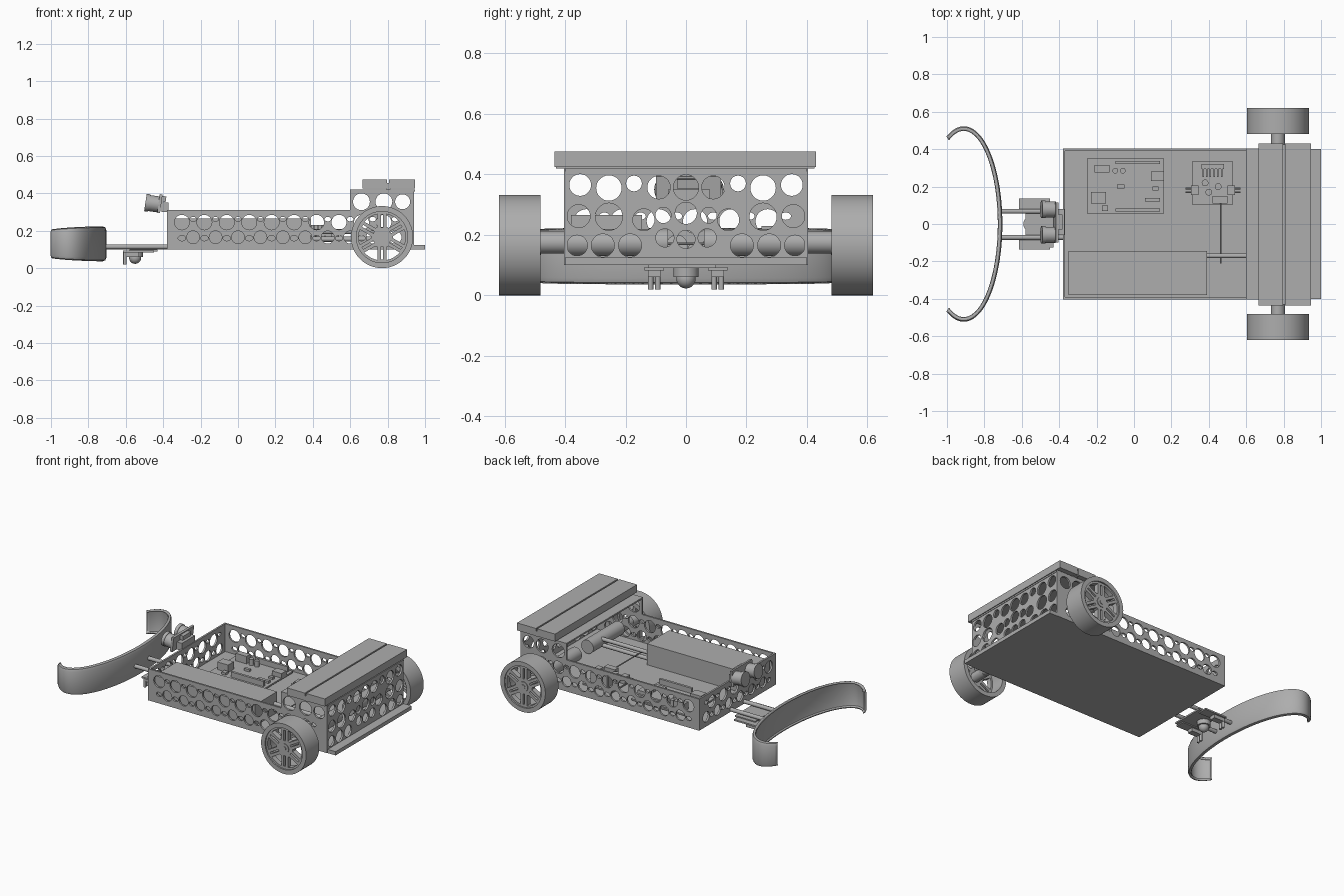
import bpy, bmesh
from math import sin, cos, pi, radians
from mathutils import Matrix, Vector

cube = bpy.data.objects.get("Cube")
if cube:
    bpy.data.objects.remove(cube)

grey = bpy.data.materials.new("plain grey")
grey.use_nodes = True
grey.diffuse_color = (0.42, 0.42, 0.42, 1)
grey.node_tree.nodes["Principled BSDF"].inputs["Base Color"].default_value = grey.diffuse_color
parts = []


def add(name, bm):
    mesh = bpy.data.meshes.new(name)
    bmesh.ops.recalc_face_normals(bm, faces=bm.faces)
    bm.to_mesh(mesh)
    bm.free()
    mesh.materials.append(grey)
    ob = bpy.data.objects.new(name, mesh)
    bpy.context.collection.objects.link(ob)
    parts.append(ob)
    return ob


def box(name, x, y, z, tilt=0):
    """Box from (low, high) pairs, optionally tilted about its own y axis."""
    bm = bmesh.new()
    size = [b - a for a, b in (x, y, z)]
    mid = [(a + b) / 2 for a, b in (x, y, z)]
    m = Matrix.Translation(mid) @ Matrix.Rotation(tilt, 4, 'Y') @ Matrix.Diagonal((*size, 1))
    bmesh.ops.create_cube(bm, size=1, matrix=m)
    return add(name, bm)


def rod(name, a, b, r, sides=32):
    """Cylinder between two points."""
    a, b = Vector(a), Vector(b)
    turn = (b - a).to_track_quat('Z', 'Y').to_matrix().to_4x4()
    bm = bmesh.new()
    bmesh.ops.create_cone(bm, cap_ends=True, segments=sides, radius1=r, radius2=r,
                          depth=(b - a).length, matrix=Matrix.Translation((a + b) / 2) @ turn)
    return add(name, bm)


def oval(u, v, r, rv=None, n=28):
    rv = rv or r
    return [(u + r * cos(2 * pi * i / n), v + rv * sin(2 * pi * i / n)) for i in range(n)]


def panel(name, outlines, thick, matrix):
    """Flat sheet: first outline is the border, the others are openings."""
    curve = bpy.data.curves.new(name, 'CURVE')
    curve.dimensions, curve.fill_mode, curve.extrude = '2D', 'BOTH', thick / 2
    for pts in outlines:
        s = curve.splines.new('POLY')
        s.points.add(len(pts) - 1)
        for p, (u, v) in zip(s.points, pts):
            p.co = (u, v, 0, 1)
        s.use_cyclic_u = True
    tmp = bpy.data.objects.new(name + "_helper", curve)
    bpy.context.collection.objects.link(tmp)
    deps = bpy.context.evaluated_depsgraph_get()
    mesh = bpy.data.meshes.new_from_object(tmp.evaluated_get(deps))
    bpy.data.objects.remove(tmp)
    bm = bmesh.new()
    bm.from_mesh(mesh)
    bpy.data.meshes.remove(mesh)
    bmesh.ops.remove_doubles(bm, verts=bm.verts, dist=0.0001)
    bm.transform(matrix)
    return add(name, bm)


def facing_y(x, y, z):
    return Matrix.Translation((x, y, z)) @ Matrix.Rotation(pi / 2, 4, 'X')


def facing_x(x):
    return Matrix(((0, 0, 1, x), (1, 0, 0, 0), (0, 1, 0, 0), (0, 0, 0, 1)))


def hole_rows(start, n):
    """Two staggered rows of round openings with small ovals between."""
    out = []
    for i in range(n):
        u, w = start + 0.12 * i, start + 0.06 + 0.12 * i
        out += [oval(u, 0.245, 0.04), oval(w, 0.165, 0.034),
                oval(w, 0.262, 0.017, 0.012), oval(u, 0.16, 0.02, 0.014)]
    return out


# Chassis floor, cover and perforated walls
box("floor", (-0.38, 1), (-0.4, 0.4), (0.1, 0.125))
box("rear_cover", (0.6, 0.945), (-0.4, 0.4), (0.41, 0.42))
side = [(-0.38, 0.1), (0.94, 0.1), (0.94, 0.42), (0.6, 0.42), (0.6, 0.31), (-0.38, 0.31)]
tall = [oval(0.66, 0.355, 0.045), oval(0.78, 0.355, 0.045), oval(0.88, 0.355, 0.04)]
for name, y in (("right_wall", -0.397), ("left_wall", 0.397)):
    panel(name, [side] + hole_rows(-0.3, 10) + tall, 0.012, facing_y(0, y, 0))
low = [(-0.4, 0.1), (0.4, 0.1), (0.4, 0.31), (-0.4, 0.31)]
panel("nose_wall", [low] + hole_rows(-0.33, 6), 0.012, facing_x(-0.374))
high = [(-0.4, 0.1), (0.4, 0.1), (0.4, 0.42), (-0.4, 0.42)]
half = [(0, .357, .042), (.09, .357, .038), (.172, .37, .026), (.255, .355, .042),
        (.35, .365, .036), (0, .272, .036), (.075, .265, .026), (.14, .25, .036),
        (.255, .26, .045), (.355, .262, .038), (.185, .165, .038), (.275, .165, .038),
        (.36, .165, .034), (.07, .19, .03), (0, .185, .03)]
holes = [oval(s * u, v, r) for u, v, r in half for s in (1, -1) if u or s > 0]
panel("tail_wall", [high] + holes, 0.012, facing_x(0.936))

# Two planks on the raised rear
for name, x in (("front_plank", (0.665, 0.797)), ("rear_plank", (0.807, 0.945))):
    box(name, x, (-0.435, 0.43), (0.425, 0.475))
box("plank_joint", (0.79, 0.815), (-0.43, 0.425), (0.42, 0.455))

# Wheels, motors and axles
wheel_x, wheel_z, wheel_r = 0.77, 0.166, 0.166


def polar(r, a):
    return (r * cos(a), r * sin(a))


spokes = [oval(0, 0, 0.138, n=64)]
for i in range(6):
    a = pi / 2 + i * pi / 3
    c, d = a + pi / 6, polar(1, a)
    outer = [polar(0.125, c + radians(19) * k / 4) for k in range(-4, 5)]
    inner = [polar(0.06, c + radians(6) * k) for k in (1, -1)]
    spokes.append(outer + inner)
    spokes.append([(r * d[0] - w * d[1], r * d[1] + w * d[0])
                   for r, w in ((0.05, -0.006), (0.12, -0.006), (0.12, 0.006), (0.05, 0.006))])
for s, name in ((-1, "right"), (1, "left")):
    at = facing_y(wheel_x, s * 0.55, wheel_z)
    ring = [oval(0, 0, wheel_r, n=64), oval(0, 0, 0.137, n=64)]
    panel(name + "_tyre", ring, 0.138, at)
    panel(name + "_spokes", spokes, 0.035, facing_y(wheel_x, s * 0.592, wheel_z))
    rod(name + "_hub", (wheel_x, s * 0.48, wheel_z), (wheel_x, s * 0.614, wheel_z), 0.032)
    rod(name + "_hub_cap", (wheel_x, s * 0.612, wheel_z), (wheel_x, s * 0.618, wheel_z), 0.014)
    rod(name + "_motor", (wheel_x, s * 0.06, 0.175), (wheel_x, s * 0.39, 0.175), 0.045)
    rod(name + "_axle", (wheel_x, s * 0.38, 0.175), (wheel_x, s * 0.5, 0.175), 0.037)

# Battery and cables
box("battery", (-0.35, 0.39), (-0.38, -0.145), (0.125, 0.265))
for z in (0.155, 0.195):
    rod("battery_cable", (0.38, -0.17, z), (0.74, -0.17, z), 0.013, 12)
rod("thin_cable", (0.465, 0.11, 0.17), (0.465, -0.21, 0.17), 0.004, 8)

# Control board
box("control_board", (-0.25, 0.16), (0.055, 0.35), (0.14, 0.15))
for y in (0.075, 0.33):
    box("pin_header", (-0.1, 0.14), (y - 0.008, y + 0.008), (0.15, 0.185))
for name, x, y, top in (("data_socket", (-0.21, -0.13), (0.275, 0.315), 0.2),
                        ("power_jack", (-0.23, -0.15), (0.11, 0.17), 0.2),
                        ("header_block", (0.09, 0.16), (0.23, 0.28), 0.18),
                        ("main_chip", (0.06, 0.14), (0.12, 0.14), 0.165),
                        ("small_chip", (-0.17, -0.14), (0.07, 0.1), 0.165),
                        ("regulator", (-0.09, -0.05), (0.19, 0.21), 0.165),
                        ("crystal", (0.1, 0.13), (0.18, 0.2), 0.165)):
    box(name, x, y, (0.15, top))
for x in (-0.1, -0.06):
    rod("capacitor", (x, 0.285, 0.15), (x, 0.285, 0.19), 0.015, 16)

# Motor driver board
box("driver_board", (0.31, 0.53), (0.105, 0.335), (0.14, 0.15))
box("heat_sink", (0.36, 0.48), (0.295, 0.32), (0.15, 0.23))
for i in range(6):
    x = 0.365 + i * 0.02
    box("sink_fin", (x, x + 0.008), (0.25, 0.297), (0.15, 0.23))
for x, y in (((0.305, 0.345), (0.155, 0.205)), ((0.5, 0.54), (0.155, 0.205)),
             ((0.42, 0.5), (0.11, 0.15))):
    box("terminal_block", x, y, (0.15, 0.195))
for x, y in ((0.4, 0.17), (0.45, 0.2), (0.38, 0.22)):
    rod("driver_capacitor", (x, y, 0.15), (x, y, 0.19), 0.018, 16)
for x in (0.275, 0.54):
    for y in (0.17, 0.19):
        rod("terminal_wire", (x, y, 0.165), (x + 0.03, y, 0.165), 0.005, 8)

# Distance sensor with two round eyes
tilt = radians(8)
box("sensor_board", (-0.425, -0.41), (-0.1, 0.115), (0.295, 0.395), tilt)
box("sensor_bracket", (-0.41, -0.372), (-0.06, 0.08), (0.3, 0.35))
for y in (-0.058, 0.078):
    rod("sensor_eye", (-0.49, y, 0.35), (-0.42, y, 0.34), 0.043)
    rod("sensor_eye_rim", (-0.495, y, 0.351), (-0.475, y, 0.348), 0.047)
box("sensor_plug", (-0.41, -0.385), (-0.03, 0.05), (0.355, 0.385), tilt)

# Bumper arms, line sensors and caster under the nose
for y in (-0.072, 0.068):
    rod("bumper_arm", (-0.71, y, 0.114), (-0.37, y, 0.114), 0.013, 16)
box("nose_plate", (-0.58, -0.43), (-0.125, 0.1), (0.09, 0.1))
for y in (-0.105, 0.105):
    box("line_sensor", (-0.615, -0.45), (y - 0.032, y + 0.032), (0.083, 0.093))
    box("line_sensor_body", (-0.6, -0.53), (y - 0.02, y + 0.02), (0.06, 0.085))
    for d in (-0.012, 0.012):
        rod("line_sensor_lamp", (-0.605, y + d, 0.02), (-0.605, y + d, 0.083), 0.009, 12)
rod("caster_mount", (-0.55, 0, 0.06), (-0.55, 0, 0.092), 0.042)
bm = bmesh.new()
bmesh.ops.create_uvsphere(bm, u_segments=24, v_segments=14, radius=0.032,
                          matrix=Matrix.Translation((-0.55, 0, 0.055)))
add("caster_ball", bm)

# Curved front bumper, a bowed strip with curled edges
bm = bmesh.new()
sweep, steps = radians(116), 64
section = [(0.022, -1), (0.01, -0.95), (0.006, -0.82), (0.006, 0.82), (0.01, 0.95), (0.022, 1)]
rows = []
for i in range(steps + 1):
    t = 2 * i / steps - 1
    a, h = sweep * t, 0.0875 * (1 - 0.18 * abs(t) ** 3)
    rows.append([bm.verts.new((-0.91 + (0.206 - o) * cos(a), (0.522 - o) * sin(a), 0.13 + h * k))
                 for o, k in section])
for r0, r1 in zip(rows, rows[1:]):
    for j in range(len(section) - 1):
        bm.faces.new((r0[j], r1[j], r1[j + 1], r0[j + 1]))
bumper = add("bumper", bm)
solid = bumper.modifiers.new("thickness", 'SOLIDIFY')
solid.thickness, solid.offset = 0.013, 0

# Smooth round faces while keeping sharp edges
bpy.ops.object.select_all(action='DESELECT')
for ob in parts:
    ob.select_set(True)
bpy.context.view_layer.objects.active = parts[0]
bpy.ops.object.shade_smooth_by_angle(angle=radians(35))
